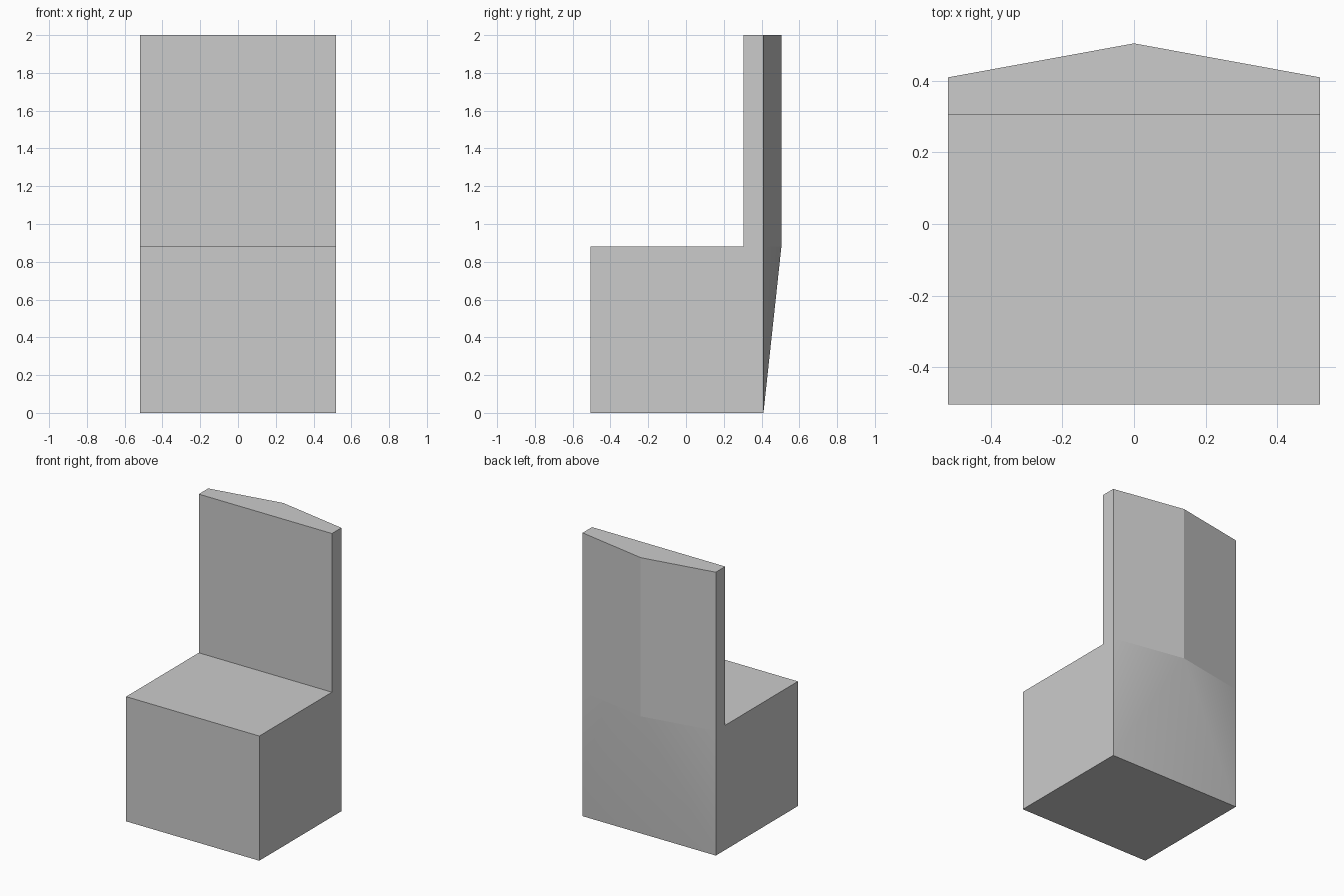
import bpy
import bmesh

cube = bpy.data.objects.get("Cube")
if cube:
    bpy.data.objects.remove(cube, do_unlink=True)

HALF_W, SEAT_Z, TOP_Z = 0.52, 0.88, 2.0
FRONT, REST, BACK, RIDGE = -0.505, 0.305, 0.41, 0.505

# One plain grey for the whole chair
grey = bpy.data.materials.new("plain grey")
grey.use_nodes = True
colour = (0.6, 0.6, 0.6, 1.0)
grey.diffuse_color = colour
grey.node_tree.nodes["Principled BSDF"].inputs["Base Color"].default_value = colour

# Side profile (y, z): seat block with an upright backrest
profile = [(FRONT, 0), (BACK, 0), (BACK, SEAT_Z), (BACK, TOP_Z),
           (REST, TOP_Z), (REST, SEAT_Z), (FRONT, SEAT_Z)]

bm = bmesh.new()
right = [bm.verts.new((-HALF_W, y, z)) for y, z in profile]
left = [bm.verts.new((HALF_W, y, z)) for y, z in profile]
ridge_low = bm.verts.new((0, RIDGE, SEAT_Z))
ridge_top = bm.verts.new((0, RIDGE, TOP_Z))

# Sides, underside, backrest front, seat top and seat front
bm.faces.new(right)
bm.faces.new(left)
for i in (0, 4, 5, 6):
    j = (i + 1) % len(profile)
    bm.faces.new((right[i], right[j], left[j], left[i]))

# Backrest top and the two flat panels meeting at the rear ridge
bm.faces.new((right[3], ridge_top, left[3], left[4], right[4]))
for side in (right, left):
    bm.faces.new((side[2], side[3], ridge_top, ridge_low))

# Lower back tapers from the ridge to the straight bottom edge, softly shaded
taper = [bm.faces.new((right[1], left[1], ridge_low))]
for side in (right, left):
    taper.append(bm.faces.new((side[1], side[2], ridge_low)))
for face in taper:
    face.smooth = True
for edge in bm.edges:
    edge.smooth = all(f in taper for f in edge.link_faces)

bmesh.ops.recalc_face_normals(bm, faces=bm.faces[:])
mesh = bpy.data.meshes.new("chair_body")
bm.to_mesh(mesh)
bm.free()
mesh.materials.append(grey)
chair = bpy.data.objects.new("chair_body", mesh)
bpy.context.collection.objects.link(chair)
